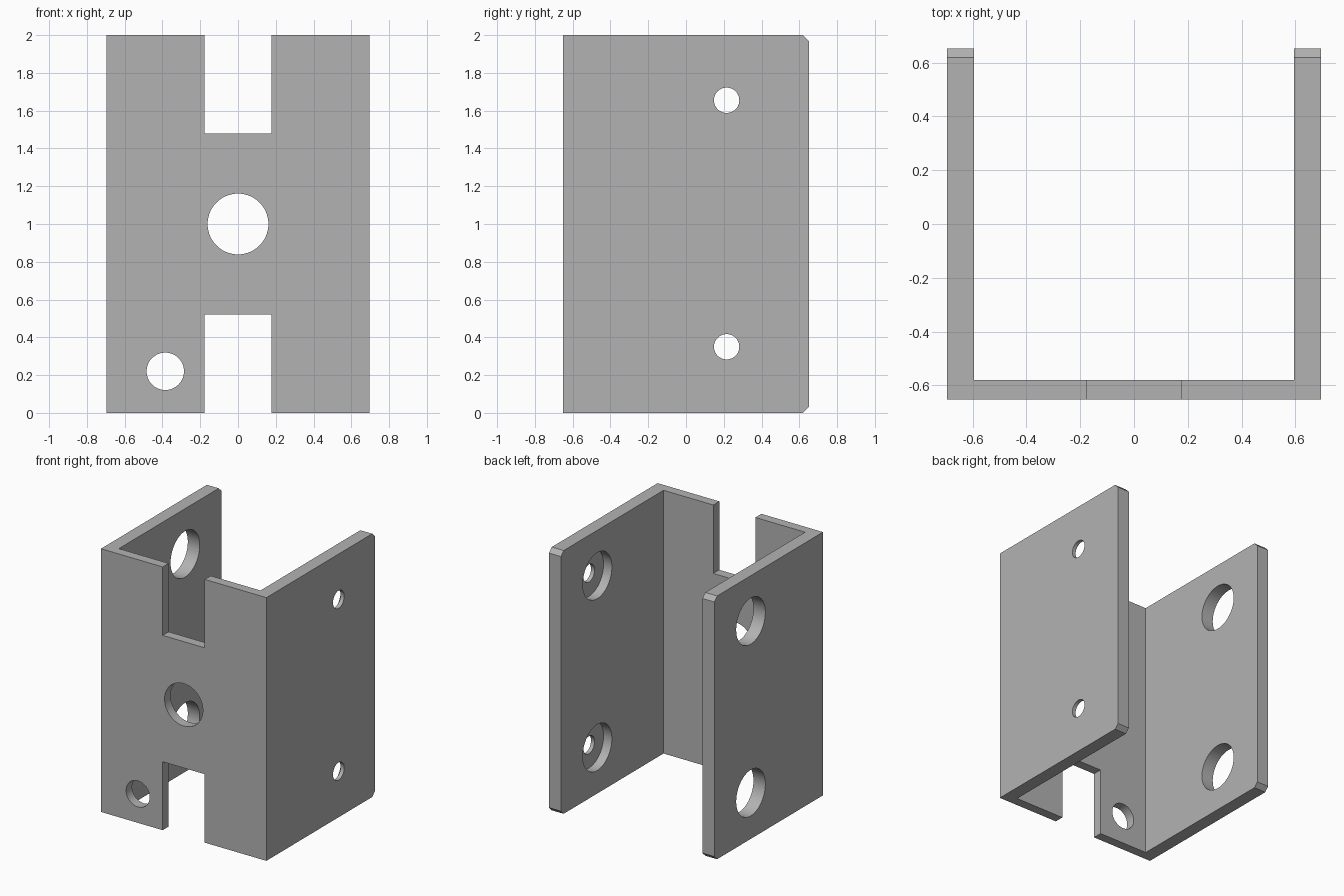
import bpy, bmesh, math
from mathutils import Matrix

cube = bpy.data.objects.get("Cube")
if cube:
    bpy.data.objects.remove(cube, do_unlink=True)

W, D, H = 0.695, 0.652, 2.0      # half width, half depth, height
SIDE, FRONT = 0.1, 0.072         # plate thicknesses
CHAMFER = 0.033

grey = bpy.data.materials.new("plain_grey")
grey.use_nodes = True
colour = (0.45, 0.45, 0.45, 1)
grey.diffuse_color = colour
grey.node_tree.nodes["Principled BSDF"].inputs["Base Color"].default_value = colour


def make_object(name, bm):
    bmesh.ops.recalc_face_normals(bm, faces=bm.faces)
    mesh = bpy.data.meshes.new(name)
    bm.to_mesh(mesh)
    bm.free()
    mesh.materials.append(grey)
    obj = bpy.data.objects.new(name, mesh)
    bpy.context.collection.objects.link(obj)
    return obj


def cut(target, cutter):
    """Subtract a cutter for good and remove it."""
    bpy.context.view_layer.objects.active = target
    mod = target.modifiers.new("cut", 'BOOLEAN')
    mod.operation, mod.solver, mod.object = 'DIFFERENCE', 'EXACT', cutter
    bpy.ops.object.modifier_apply(modifier=mod.name)
    bpy.data.objects.remove(cutter, do_unlink=True)


def hole(target, axis, centre, radius, length):
    bm = bmesh.new()
    turn = Matrix.Rotation(math.pi / 2, 4, 'Y' if axis == 'X' else 'X')
    bmesh.ops.create_cone(bm, cap_ends=True, segments=64, radius1=radius,
                          radius2=radius, depth=length,
                          matrix=Matrix.Translation(centre) @ turn)
    cut(target, make_object("hole_cutter", bm))


def notch(target, centre, size):
    bm = bmesh.new()
    bmesh.ops.create_cube(bm, size=1, matrix=Matrix.Translation(centre) @ Matrix.Diagonal((*size, 1)))
    cut(target, make_object("notch_cutter", bm))


# U-shaped channel, extruded upwards
half = [(W, -D), (W, D), (W - SIDE, D), (W - SIDE, FRONT - D)]
outline = half + [(-x, y) for x, y in reversed(half)]
bm = bmesh.new()
base = bm.faces.new([bm.verts.new((x, y, 0)) for x, y in outline])
top = bmesh.ops.extrude_face_region(bm, geom=[base])["geom"]
bmesh.ops.translate(bm, vec=(0, 0, H), verts=[v for v in top if isinstance(v, bmesh.types.BMVert)])

# Chamfered rear corners of both side plates
rear = [e for e in bm.edges
        if all(v.co.y > D - 0.001 for v in e.verts)
        and abs(e.verts[0].co.z - e.verts[1].co.z) < 0.001]
bmesh.ops.bevel(bm, geom=rear, offset=CHAMFER, segments=1, affect='EDGES')
bracket = make_object("channel_bracket", bm)

# Slots in the front plate, top and bottom
for z in (0, H):
    notch(bracket, (0, -D, z), (0.354, 0.4, 1.04))

# Holes through the front plate
hole(bracket, 'Y', (0, -D, 1.0), 0.161, 0.4)
hole(bracket, 'Y', (-0.385, -D, 0.22), 0.099, 0.4)

# Side plates: access holes on one, counterbored screw holes on the other
for z in (0.35, 1.655):
    hole(bracket, 'X', (-W, 0.215, z), 0.175, 0.4)
    hole(bracket, 'X', (W, 0.215, z), 0.067, 0.4)
    hole(bracket, 'X', (W - 0.13, 0.215, z), 0.175, 0.2)

# Smooth hole walls, sharp plate edges
bpy.ops.object.select_all(action='DESELECT')
bracket.select_set(True)
bpy.context.view_layer.objects.active = bracket
bpy.ops.object.shade_smooth_by_angle(angle=math.radians(25))
